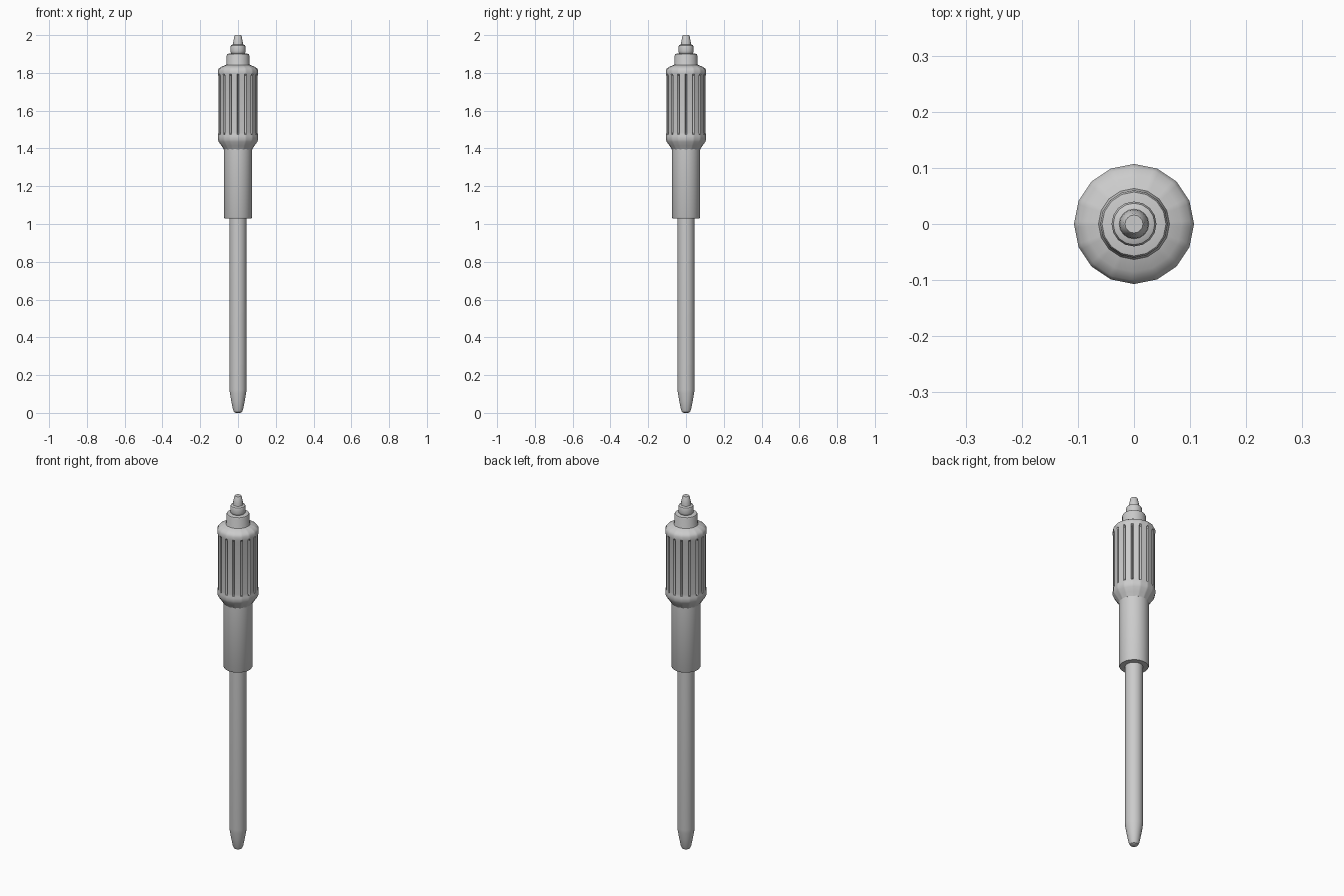
import bpy, bmesh
from math import pi, sin, cos, radians

if "Cube" in bpy.data.objects:
    bpy.data.objects.remove(bpy.data.objects["Cube"])


def loft(name, rings, angle=35):
    """Skin a stack of equal-length vertex rings, cap both ends, shade by angle."""
    bm = bmesh.new()
    loops = [[bm.verts.new(p) for p in ring] for ring in rings]
    n = len(loops[0])
    for low, high in zip(loops, loops[1:]):
        for i in range(n):
            j = (i + 1) % n
            bm.faces.new((low[i], low[j], high[j], high[i]))
    bm.faces.new(loops[0][::-1])
    bm.faces.new(loops[-1])
    bmesh.ops.recalc_face_normals(bm, faces=bm.faces)
    mesh = bpy.data.meshes.new(name)
    bm.to_mesh(mesh)
    bm.free()
    obj = bpy.data.objects.new(name, mesh)
    bpy.context.collection.objects.link(obj)
    bpy.ops.object.select_all(action='DESELECT')
    obj.select_set(True)
    bpy.context.view_layer.objects.active = obj
    bpy.ops.object.shade_smooth_by_angle(angle=radians(angle))
    return obj


def lathe(name, profile, sides=16):
    """Turn a (radius, z) profile around the z axis."""
    turn = [2 * pi * i / sides for i in range(sides)]
    return loft(name, [[(r * cos(a), r * sin(a), z) for a in turn] for r, z in profile])


SIDES = 16
HALF = radians(3.0)  # half width of one grip groove


def grip_ring(r, z, depth=0.0):
    """A 16-sided ring, with a notch of the given depth at every corner."""
    ring = []
    flat = r * cos(pi / SIDES)
    for i in range(SIDES):
        corner = 2 * pi * i / SIDES
        for off in (-HALF, 0, HALF):
            rad = flat / cos(pi / SIDES - abs(off))
            if off == 0:
                rad -= depth
            ring.append((rad * cos(corner + off), rad * sin(corner + off), z))
    return ring


# Long rod with a tapered, rounded point
lathe("rod", [(0.012, 0.0), (0.021, 0.005), (0.027, 0.018), (0.036, 0.065),
              (0.043, 0.105), (0.045, 0.125), (0.045, 1.06)], 24)

# Plain sleeve above the rod
lathe("sleeve", [(0.072, 1.03), (0.075, 1.036), (0.075, 1.41)], 24)

# Fluted grip: flared foot, grooved body, rounded shoulder
loft("grip", [grip_ring(r, z, d) for r, z, d in (
    (0.075, 1.395, 0), (0.088, 1.415, 0), (0.102, 1.435, 0), (0.107, 1.448, 0),
    (0.107, 1.465, 0), (0.105, 1.475, 0), (0.105, 1.485, 0.014),
    (0.105, 1.785, 0.014), (0.107, 1.795, 0), (0.107, 1.812, 0),
    (0.101, 1.824, 0), (0.085, 1.834, 0), (0.066, 1.841, 0), (0.055, 1.845, 0))])

# Neck, ring and cable tip on top
lathe("neck", [(0.066, 1.835), (0.061, 1.848), (0.060, 1.892), (0.057, 1.9), (0.04, 1.903)])
lathe("ring", [(0.033, 1.9), (0.039, 1.908), (0.040, 1.915), (0.040, 1.938),
               (0.037, 1.946), (0.026, 1.951)])
lathe("cable_tip", [(0.027, 1.945), (0.025, 1.965), (0.019, 1.996), (0.016, 2.0)])
